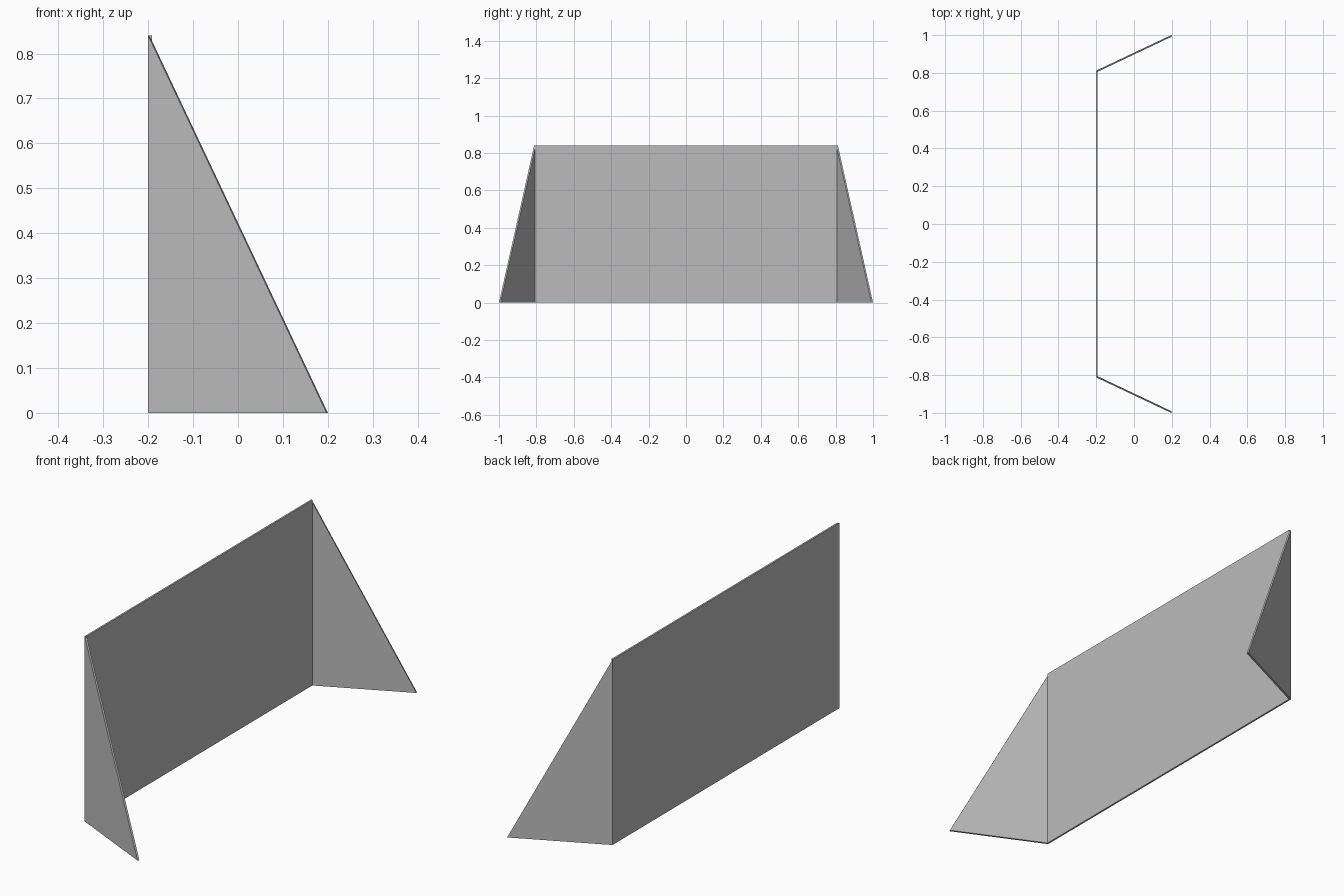
import bpy
import bmesh

cube = bpy.data.objects.get("Cube")
if cube:
    bpy.data.objects.remove(cube, do_unlink=True)

HEIGHT = 0.84
BACK = -0.2        # outer face of the main panel
THICK = 0.008
HINGE = 0.812      # outer corner where a wing meets the panel

grey = bpy.data.materials.new("plain grey")
grey.use_nodes = True
colour = (0.5, 0.5, 0.5, 1)
grey.diffuse_color = colour
grey.node_tree.nodes["Principled BSDF"].inputs["Base Color"].default_value = colour


def sheet(name, outline, offset):
    """Flat outline thickened along an offset vector."""
    bm = bmesh.new()
    face = bm.faces.new([bm.verts.new(p) for p in outline])
    result = bmesh.ops.extrude_face_region(bm, geom=[face], use_keep_orig=True)
    moved = [v for v in result["geom"] if isinstance(v, bmesh.types.BMVert)]
    bmesh.ops.translate(bm, verts=moved, vec=offset)
    bmesh.ops.recalc_face_normals(bm, faces=bm.faces)
    mesh = bpy.data.meshes.new(name)
    bm.to_mesh(mesh)
    bm.free()
    mesh.materials.append(grey)
    obj = bpy.data.objects.new(name, mesh)
    bpy.context.collection.objects.link(obj)


# Upright main panel
inner = HINGE - THICK / 2
sheet("main_panel",
      [(BACK, -inner, 0), (BACK, inner, 0), (BACK, inner, HEIGHT), (BACK, -inner, HEIGHT)],
      (THICK, 0, 0))

# Triangular wings splaying outward from both ends
for side, name in ((-1, "front_wing"), (1, "rear_wing")):
    sheet(name,
          [(BACK, side * HINGE, 0), (0.197, side, 0), (BACK, side * HINGE, HEIGHT)],
          (0.003, -side * THICK, 0))
